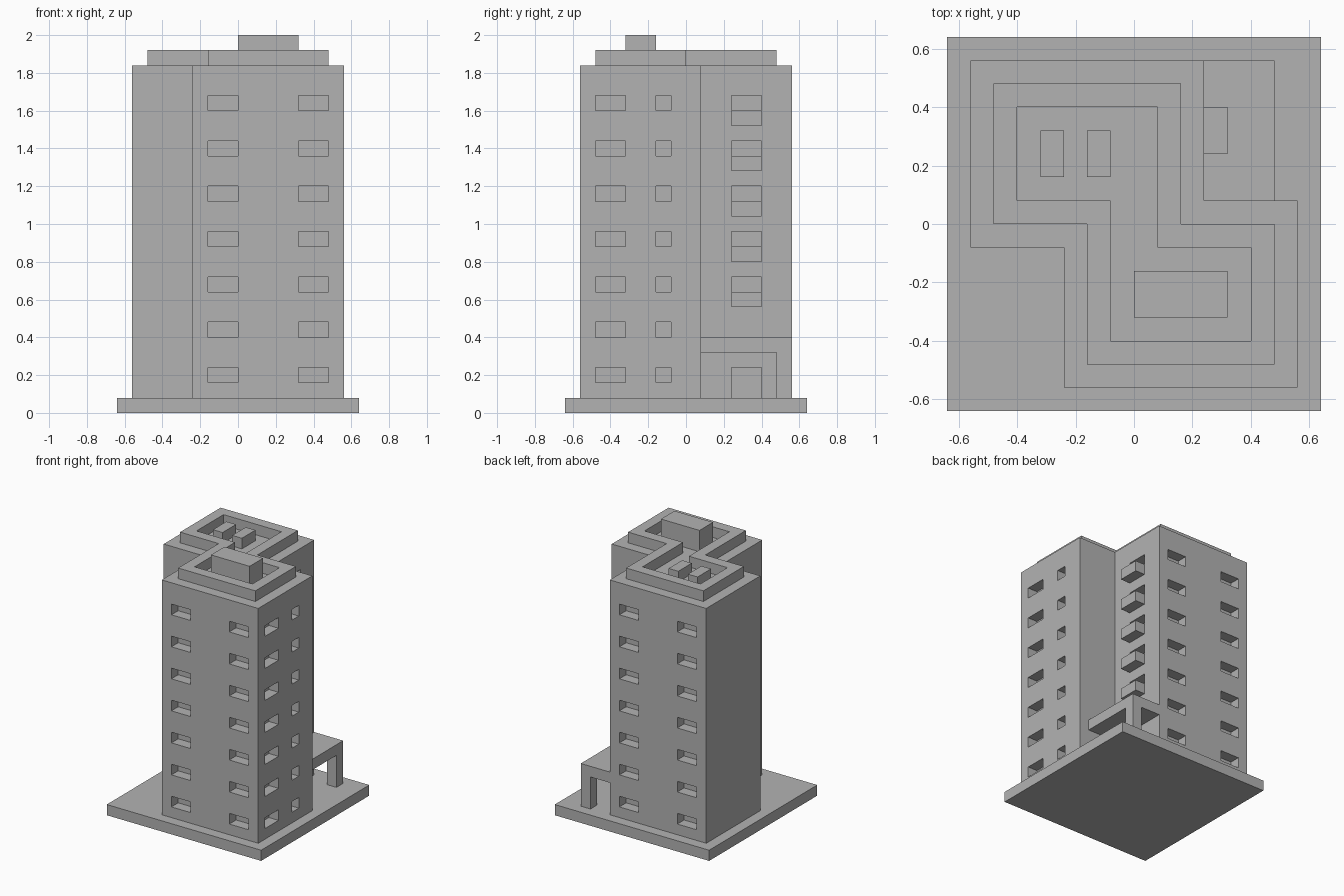
import bpy
import bmesh

U = 0.08  # building module; every size below is counted in modules

if "Cube" in bpy.data.objects:
    bpy.data.objects.remove(bpy.data.objects["Cube"], do_unlink=True)

concrete = bpy.data.materials.new("concrete grey")
concrete.use_nodes = True
GREY = (0.45, 0.45, 0.45, 1)
concrete.diffuse_color = GREY
concrete.node_tree.nodes["Principled BSDF"].inputs["Base Color"].default_value = GREY


def finish(name, bm):
    bmesh.ops.recalc_face_normals(bm, faces=bm.faces)
    bmesh.ops.scale(bm, vec=(U, U, U), verts=bm.verts)
    mesh = bpy.data.meshes.new(name)
    bm.to_mesh(mesh)
    bm.free()
    mesh.materials.append(concrete)
    obj = bpy.data.objects.new(name, mesh)
    bpy.context.collection.objects.link(obj)
    return obj


def extrude_up(bm, faces, height):
    grown = bmesh.ops.extrude_face_region(bm, geom=faces)["geom"]
    verts = [g for g in grown if isinstance(g, bmesh.types.BMVert)]
    bmesh.ops.translate(bm, vec=(0, 0, height), verts=verts)


def add_box(bm, x, y, z):
    corners = [(x[0], y[0]), (x[1], y[0]), (x[1], y[1]), (x[0], y[1])]
    face = bm.faces.new([bm.verts.new((a, b, z[0])) for a, b in corners])
    extrude_up(bm, [face], z[1] - z[0])


def box(name, x, y, z):
    bm = bmesh.new()
    add_box(bm, x, y, z)
    return finish(name, bm)


def footprint(inset):
    """Z-shaped plan: half of the corners, then the same turned 180 degrees."""
    i = inset
    half = [(-7 + i, 7 - i), (3 - i, 7 - i), (3 - i, 1 - i), (7 - i, 1 - i)]
    return half + [(-x, -y) for x, y in half]


# Ground slab
box("ground_slab", (-8, 8), (-8, 8), (0, 1))

# Tower body
bm = bmesh.new()
plan = bm.faces.new([bm.verts.new((x, y, 1)) for x, y in footprint(0)])
extrude_up(bm, [plan], 22)
tower = finish("tower", bm)

# Recessed windows, balcony openings and entrance, cut one module deep
FLOORS = range(2, 21, 3)
BALCONY_FLOORS = range(8, 21, 3)
OUT = 0.5
bm = bmesh.new()
for z in FLOORS:
    for a, b in ((-2, 0), (4, 6)):
        add_box(bm, (a, b), (-7 - OUT, -6), (z, z + 1))    # front
        add_box(bm, (-b, -a), (6, 7 + OUT), (z, z + 1))    # back
    for a, b in ((-6, -4), (-2, -1)):
        add_box(bm, (6, 7 + OUT), (a, b), (z, z + 1))      # side
for z in BALCONY_FLOORS:
    add_box(bm, (2, 3 + OUT), (3, 5), (z, z + 1))
add_box(bm, (2, 3 + OUT), (3, 5), (1, 3))                  # entrance
cutter = finish("opening_cutter", bm)
cutter.hide_render = True

cut = tower.modifiers.new("openings", "BOOLEAN")
cut.operation = "DIFFERENCE"
cut.solver = "EXACT"
cut.object = cutter
depsgraph = bpy.context.evaluated_depsgraph_get()
carved = bpy.data.meshes.new_from_object(tower.evaluated_get(depsgraph))
tower.modifiers.clear()
tower.data = carved
bpy.data.objects.remove(cutter, do_unlink=True)

# Balconies
for number, z in enumerate(BALCONY_FLOORS, 1):
    box(f"balcony_{number}", (3, 4), (3, 5), (z - 1, z))

# Entrance canopy on its corner post
box("entrance_canopy", (3, 6), (1, 7), (4, 5))
box("canopy_post", (5, 6), (6, 7), (1, 4))

# Roof parapet: a ring between two insets of the plan
bm = bmesh.new()
outer, inner = ([bm.verts.new((x, y, 23)) for x, y in footprint(i)] for i in (1, 2))
ring = [bm.faces.new((outer[k - 1], outer[k], inner[k], inner[k - 1]))
        for k in range(len(outer))]
extrude_up(bm, ring, 1)
finish("roof_parapet", bm)

# Rooftop plant room and vents
box("plant_room", (0, 4), (-4, -2), (23, 25))
box("left_vent", (-2, -1), (2, 4), (23, 24))
box("right_vent", (-4, -3), (2, 4), (23, 24))
